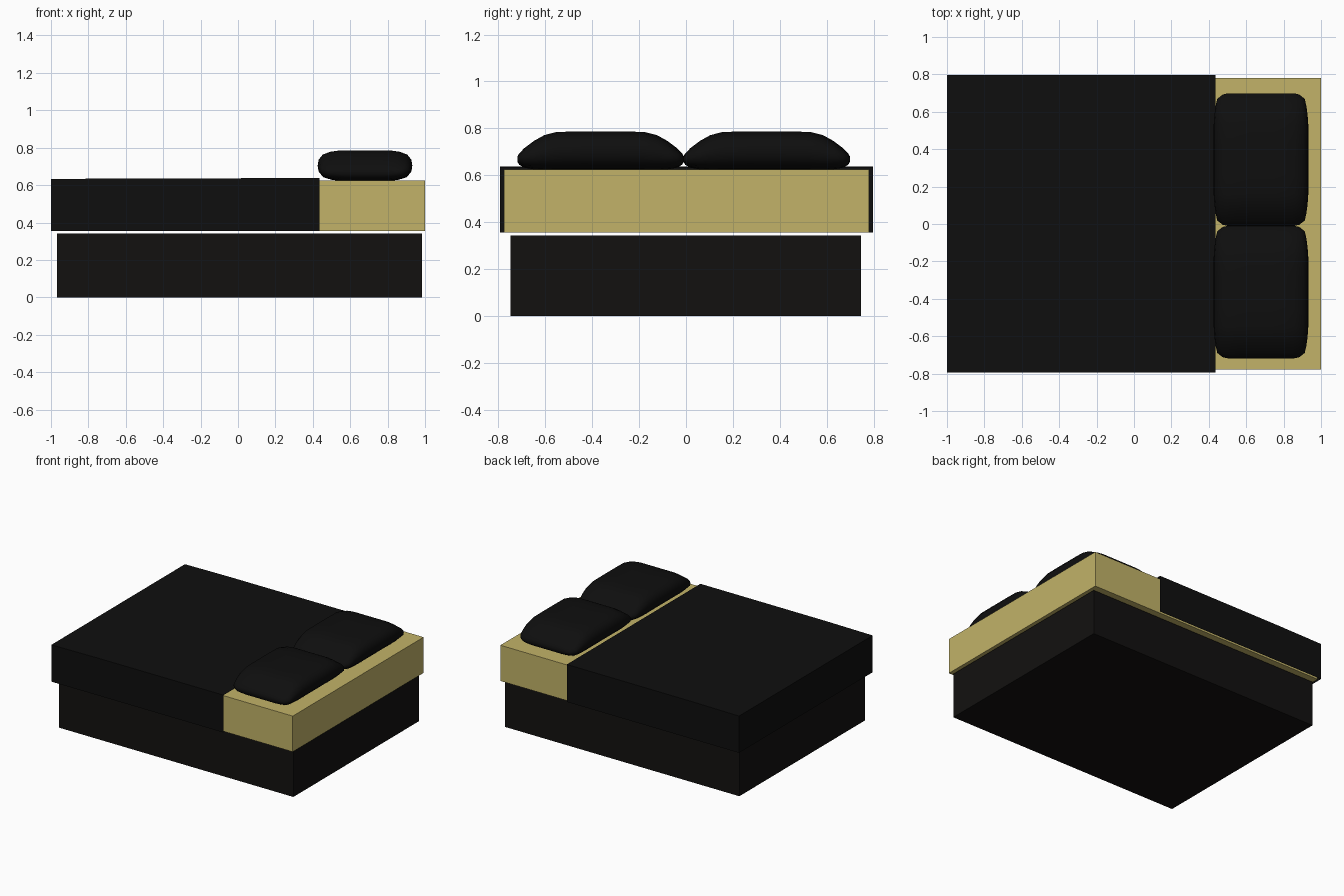
import bpy, bmesh, math

if "Cube" in bpy.data.objects:
    bpy.data.objects.remove(bpy.data.objects["Cube"])


def material(name, rgb):
    m = bpy.data.materials.new(name)
    m.diffuse_color = (*rgb, 1)
    m.use_nodes = True
    m.node_tree.nodes["Principled BSDF"].inputs["Base Color"].default_value = m.diffuse_color
    return m


black = material("black_fabric", (0.0045, 0.0045, 0.0045))
dark = material("dark_frame", (0.006, 0.0055, 0.005))
khaki = material("khaki_sheet", (0.54, 0.45, 0.14))


def finish(name, bm, mat):
    bmesh.ops.recalc_face_normals(bm, faces=bm.faces)
    me = bpy.data.meshes.new(name)
    bm.to_mesh(me)
    bm.free()
    me.materials.append(mat)
    ob = bpy.data.objects.new(name, me)
    bpy.context.collection.objects.link(ob)
    return ob


def box(name, x, y, z, mat):
    bm = bmesh.new()
    bmesh.ops.create_cube(bm, size=1)
    for v in bm.verts:
        for i, (lo, hi) in enumerate((x, y, z)):
            v.co[i] = lo if v.co[i] < 0 else hi
    return finish(name, bm, mat)


# Base and mattress
box("bed_base", (-0.967, 0.985), (-0.748, 0.746), (0, 0.342), dark)
box("mattress", (-0.985, 1.0), (-0.777, 0.78), (0.355, 0.624), khaki)

# Blanket: thin sheet draped over the top, two sides and the foot
bm = bmesh.new()
rows = []
for x, top in ((-1.0, 0.632), (-0.62, 0.636), (0.435, 0.637)):
    rows.append([bm.verts.new((x, y, z)) for y, z in
                 ((-0.793, 0.355), (-0.793, top), (0.797, top), (0.797, 0.355))])
for a, b in zip(rows, rows[1:]):
    for i in range(3):
        bm.faces.new((a[i], a[i + 1], b[i + 1], b[i]))
bm.faces.new(rows[0])
finish("blanket", bm, black)

# Pillows: rounded cross-sections lofted along y
QUARTER = [(1, 0), (0.98, 0.38), (0.89, 0.73), (0.72, 0.91), (0.52, 1), (0.25, 1)]
HALF = QUARTER + [(-u, w) for u, w in reversed(QUARTER)]
RING = HALF + [(u, -w) for u, w in reversed(HALF[1:-1])]
# distance from pillow middle, half width, bottom z, middle z, top z
STATIONS = [(0.355, 0.175, 0.658, 0.668, 0.680),
            (0.348, 0.205, 0.645, 0.669, 0.692),
            (0.325, 0.234, 0.632, 0.675, 0.716),
            (0.285, 0.243, 0.625, 0.685, 0.746),
            (0.240, 0.249, 0.622, 0.695, 0.771),
            (0.185, 0.253, 0.622, 0.703, 0.785),
            (0.080, 0.253, 0.622, 0.705, 0.786)]


def pillow(name, cy):
    bm = bmesh.new()
    loops = []
    full = [(-s[0], *s[1:]) for s in STATIONS] + STATIONS[::-1]
    for d, half, bot, mid, top in full:
        loops.append([bm.verts.new((0.679 + half * u, cy + d,
                                    mid + w * ((top - mid) if w > 0 else (mid - bot))))
                      for u, w in RING])
    n = len(RING)
    for a, b in zip(loops, loops[1:]):
        for i in range(n):
            j = (i + 1) % n
            bm.faces.new((a[i], a[j], b[j], b[i]))
    bm.faces.new(loops[0])
    bm.faces.new(loops[-1])
    ob = finish(name, bm, black)
    for p in ob.data.polygons:
        p.use_smooth = True


pillow("pillow_front", -0.364)
pillow("pillow_back", 0.344)
